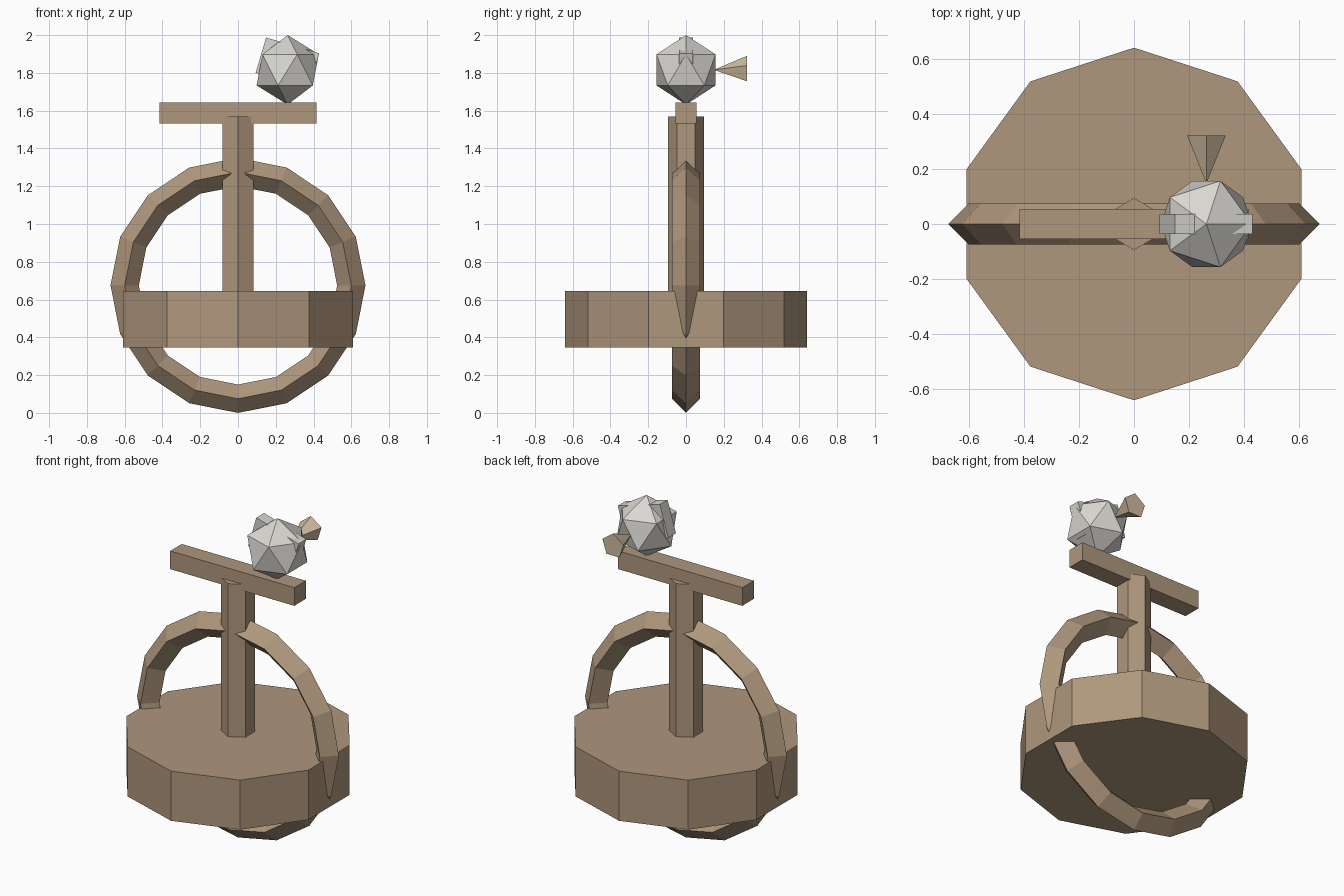
import bpy
import math

if "Cube" in bpy.data.objects:
    bpy.data.objects.remove(bpy.data.objects["Cube"])


def material(name, rgb):
    m = bpy.data.materials.new(name)
    m.diffuse_color = (*rgb, 1.0)
    m.use_nodes = True
    m.node_tree.nodes["Principled BSDF"].inputs["Base Color"].default_value = m.diffuse_color
    return m


WOOD = material("brown wood", (0.43, 0.31, 0.205))
GREY = material("pale grey", (0.70, 0.68, 0.64))
TAN = material("light tan", (0.62, 0.50, 0.35))


def finish(name, mat):
    ob = bpy.context.object
    ob.name = name
    ob.data.materials.append(mat)
    return ob


def prism(name, sides, radius, z0, z1, mat):
    bpy.ops.mesh.primitive_cylinder_add(vertices=sides, radius=radius, depth=z1 - z0,
                                        location=(0, 0, (z0 + z1) / 2))
    return finish(name, mat)


def box(name, size, loc, mat, tilt=0.0):
    bpy.ops.mesh.primitive_cube_add(size=1, location=loc, rotation=(0, tilt, 0))
    bpy.context.object.scale = size
    return finish(name, mat)


# Ten-sided base, hexagonal post and perch bar
prism("base", 10, 0.64, 0.345, 0.645, WOOD)
prism("post", 6, 0.094, 0.60, 1.57, WOOD)
box("perch_bar", (0.83, 0.11, 0.11), (0, 0, 1.587), WOOD)

# Upright hoop with a diamond section
bpy.ops.mesh.primitive_torus_add(major_segments=16, minor_segments=4,
                                 major_radius=0.60, minor_radius=0.075,
                                 location=(0, 0, 0.675),
                                 rotation=(math.pi / 2, 0, 0))
finish("hoop", WOOD)

# Faceted bird body with a tilted wing block passing through it
bpy.ops.mesh.primitive_ico_sphere_add(subdivisions=1, radius=0.184,
                                      location=(0.263, 0, 1.816))
finish("bird_body", GREY)
box("wing_block", (0.294, 0.074, 0.195), (0.262, 0, 1.852), GREY, tilt=0.288)

# Five-sided cone, point towards the body and flat end facing back
bpy.ops.mesh.primitive_cone_add(vertices=5, radius1=0.074, radius2=0, depth=0.175,
                                location=(0.263, 0.2345, 1.816),
                                rotation=(math.pi / 2, 0, 0))
finish("tail_cone", TAN)
